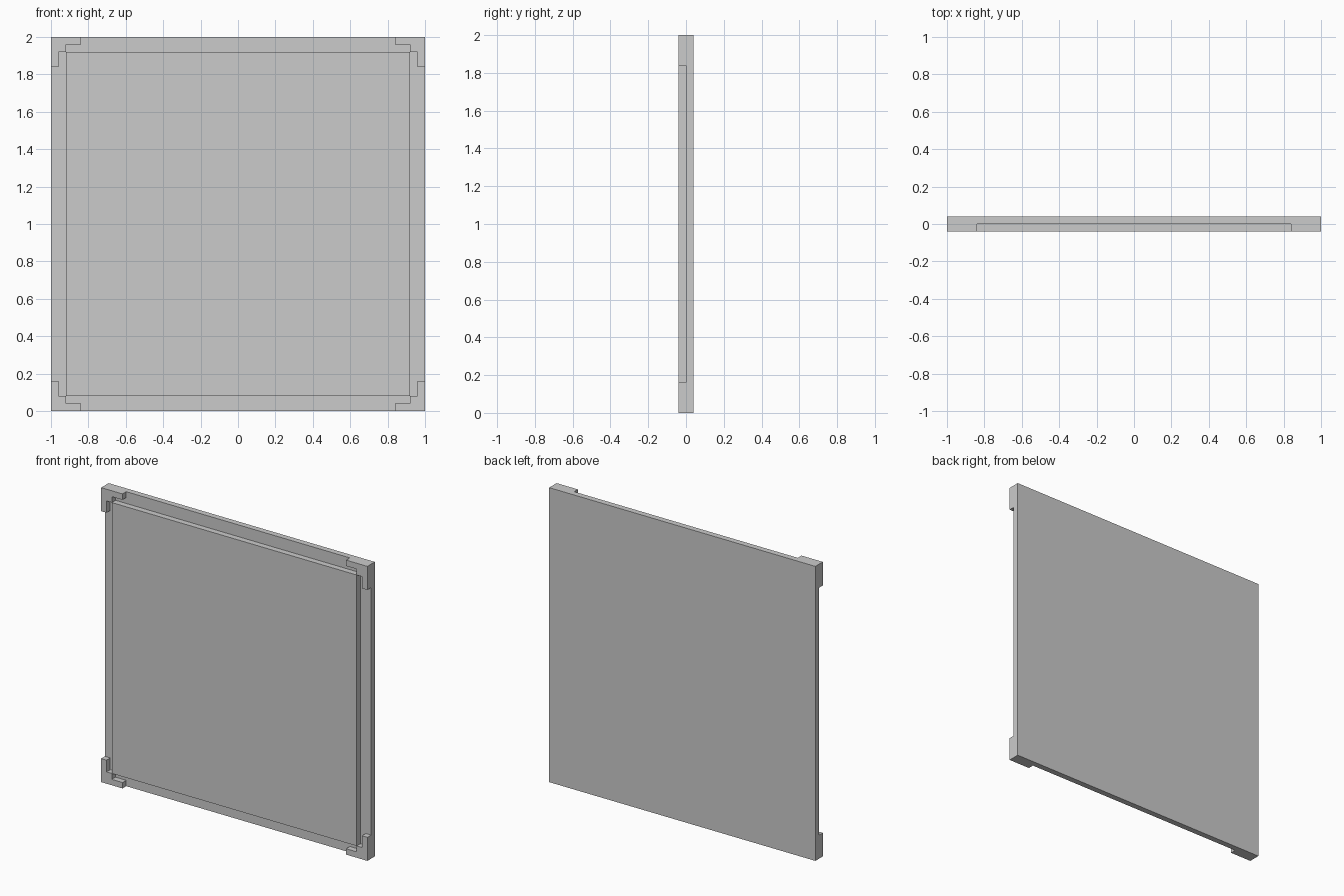
import bpy, bmesh

if "Cube" in bpy.data.objects:
    bpy.data.objects.remove(bpy.data.objects["Cube"])


def plate(name, outline, y_front, y_back):
    """Extrude an x-z outline between two y depths."""
    bm = bmesh.new()
    face = bm.faces.new([bm.verts.new((x, y_front, z)) for x, z in outline])
    new = bmesh.ops.extrude_face_region(bm, geom=[face])["geom"]
    bmesh.ops.translate(bm, vec=(0, y_back - y_front, 0),
                        verts=[v for v in new if isinstance(v, bmesh.types.BMVert)])
    bmesh.ops.recalc_face_normals(bm, faces=bm.faces)
    mesh = bpy.data.meshes.new(name)
    bm.to_mesh(mesh)
    bm.free()
    obj = bpy.data.objects.new(name, mesh)
    bpy.context.collection.objects.link(obj)
    return obj


def square(half):
    return [(-half, 1 - half), (half, 1 - half), (half, 1 + half), (-half, 1 + half)]


T = 0.04  # layer thickness and arm width

# Full-size backing and raised centre panel
plate("back_panel", square(1), 0, T)
plate("raised_panel", square(1 - 2 * T), -T, 0)

# Stepped corner brackets: offsets inward from each corner
step = [(0, 0), (4 * T, 0), (4 * T, T), (2 * T, T),
        (2 * T, 2 * T), (T, 2 * T), (T, 4 * T), (0, 4 * T)]
for side, sx in (("left", -1), ("right", 1)):
    for level, sz in (("bottom", -1), ("top", 1)):
        outline = [(sx * (1 - a), 1 + sz * (1 - b)) for a, b in step]
        plate(f"corner_bracket_{level}_{side}", outline, -T, 0)
